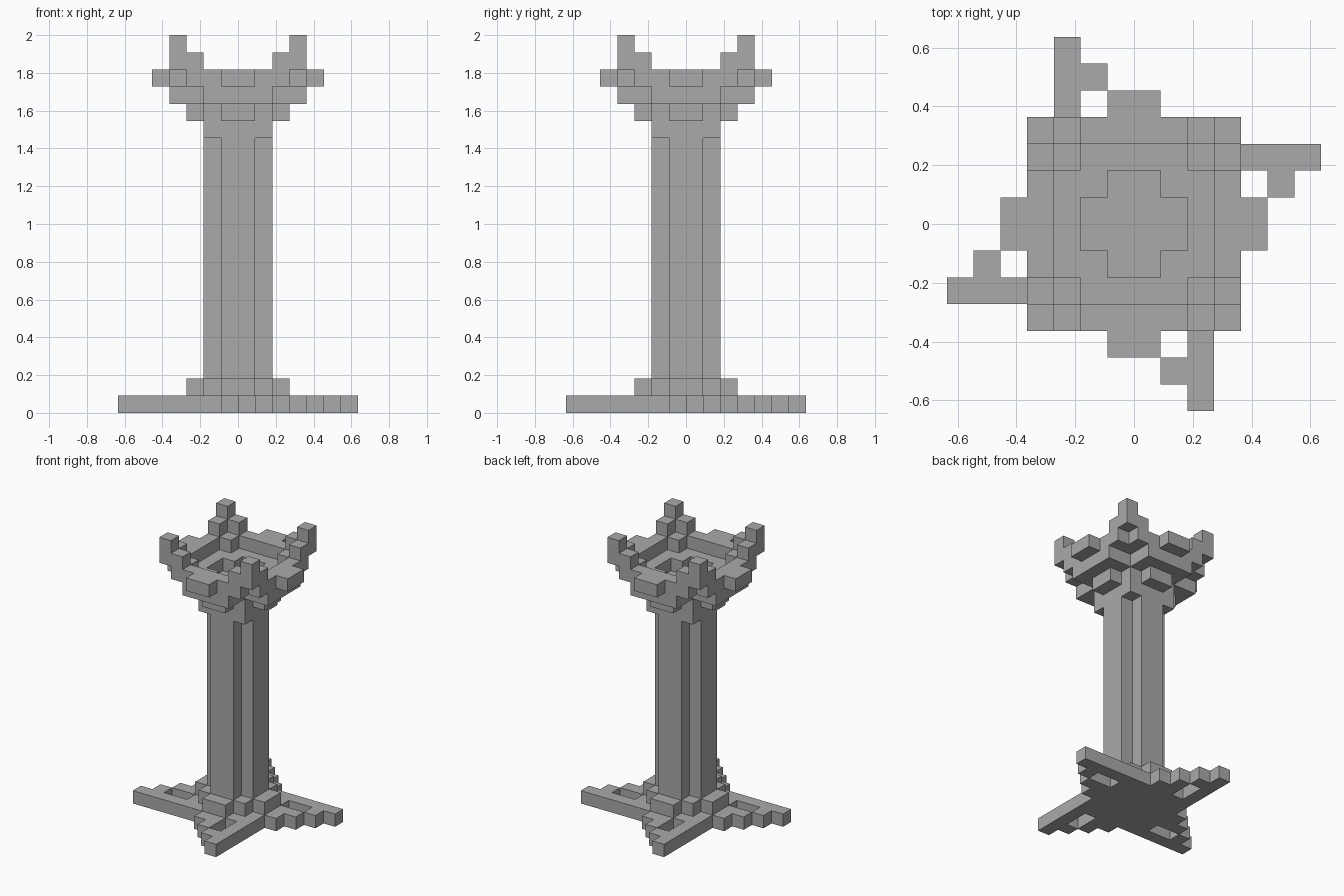
import bpy
import bmesh
import math

U = 2 / 22  # edge of one block

if "Cube" in bpy.data.objects:
    bpy.data.objects.remove(bpy.data.objects["Cube"], do_unlink=True)

stone = bpy.data.materials.new("grey_stone")
stone.use_nodes = True
colour = (0.4, 0.4, 0.4, 1)
stone.diffuse_color = colour
stone.node_tree.nodes["Principled BSDF"].inputs["Base Color"].default_value = colour


def box(hx, hy):
    """Centred rectangle of block columns, by half sizes."""
    return {(x, y) for x in range(-hx, hx) for y in range(-hy, hy)}


def cross(long, short):
    return box(long, short) | box(short, long)


def spin(cells):
    """Repeat columns around the four sides."""
    result = set()
    for _ in range(4):
        result |= cells
        cells = {(-y - 1, x) for x, y in cells}
    return result


def layers(plan, low, high):
    return {(x, y, z) for x, y in plan for z in range(low, high)}


# Base: square slab with a pinwheel of arms, each with a stepped brace
arm = {(2, y) for y in range(-7, -3)}
brace = {(1, -6), (0, -5), (0, -4), (-1, -4)}
collar = box(2, 2) | cross(3, 1)

parts = {
    "base": layers(box(3, 3) | spin(arm | brace), 0, 1),
    "plinth": layers(collar, 1, 2),
    "shaft": layers(cross(2, 1), 2, 16),
    "neck": layers(box(2, 2), 16, 17),
    "bowl_floor": layers(collar, 17, 18),
    "bowl_step": layers(cross(4, 2) - cross(2, 1), 18, 19),
    "bowl_rim": layers((cross(4, 3) | cross(5, 1)) - cross(3, 2), 19, 20),
    "corner_horns": layers(spin({(2, 3), (3, 3), (3, 2)}), 20, 21)
    | layers(spin({(3, 3)}), 21, 22),
}
solid = set().union(*parts.values())


def build(name, cells):
    """Skin the blocks with their exposed faces, then merge flat areas."""
    bm = bmesh.new()
    for cell in cells:
        for axis in range(3):
            for side in (0, 1):
                beside = list(cell)
                beside[axis] += 2 * side - 1
                if tuple(beside) in solid:
                    continue
                b, c = (axis + 1) % 3, (axis + 2) % 3
                corners = []
                for db, dc in ((0, 0), (1, 0), (1, 1), (0, 1)):
                    p = list(cell)
                    p[axis] += side
                    p[b] += db
                    p[c] += dc
                    corners.append(bm.verts.new([v * U for v in p]))
                bm.faces.new(corners if side else corners[::-1])
    bmesh.ops.remove_doubles(bm, verts=bm.verts, dist=U / 100)
    bmesh.ops.dissolve_limit(bm, angle_limit=math.radians(1),
                             verts=bm.verts, edges=bm.edges)
    mesh = bpy.data.meshes.new(name)
    bm.to_mesh(mesh)
    bm.free()
    mesh.materials.append(stone)
    bpy.context.collection.objects.link(bpy.data.objects.new(name, mesh))


for part_name, part_cells in parts.items():
    build(part_name, part_cells)
